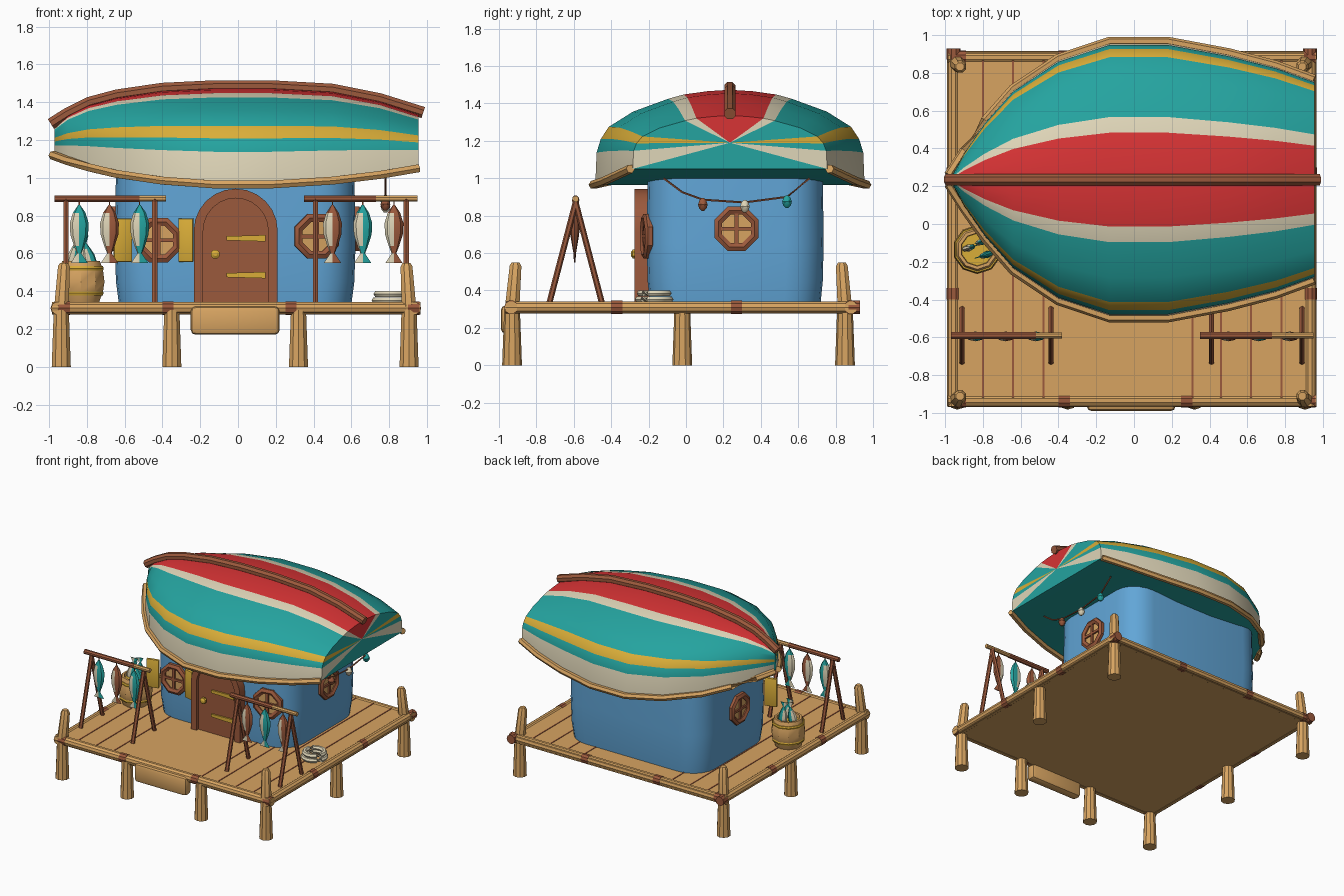
import bpy, bmesh, math
from mathutils import Vector as V
from math import pi, sin, cos

if "Cube" in bpy.data.objects:
    bpy.data.objects.remove(bpy.data.objects["Cube"])

COL = dict(tan=(.68, .37, .12), brown=(.33, .10, .045), teal=(.018, .37, .35), blue=(.12, .38, .68),
           red=(.68, .033, .035), yellow=(.70, .42, .04), cream=(.74, .67, .48))
MAT = {}
for k, c in COL.items():
    MAT[k] = bpy.data.materials.new(k)
    MAT[k].diffuse_color = (*c, 1)


def finish(name, bm, cols, loc=(0, 0, 0), rot=(0, 0, 0), scale=1, angle=35):
    bmesh.ops.recalc_face_normals(bm, faces=bm.faces[:])
    me = bpy.data.meshes.new(name)
    bm.to_mesh(me)
    bm.free()
    for c in cols:
        me.materials.append(MAT[c])
    me.shade_smooth()
    me.set_sharp_from_angle(angle=math.radians(angle))
    ob = bpy.data.objects.new(name, me)
    bpy.context.collection.objects.link(ob)
    ob.location, ob.rotation_euler, ob.scale = loc, rot, (scale,) * 3
    return ob


def loft(name, rings, cols, rule=None, closed=False, **kw):
    """Skin closed rings of points; rule(face centre) picks the colour index."""
    bm = bmesh.new()
    vs = [[bm.verts.new(p) for p in r] for r in rings]
    n = len(vs[0])
    for i in range(len(vs) if closed else len(vs) - 1):
        a, b = vs[i], vs[(i + 1) % len(vs)]
        for j in range(n):
            bm.faces.new((a[j], a[(j + 1) % n], b[(j + 1) % n], b[j]))
    if not closed:
        bm.faces.new(vs[0])
        bm.faces.new(vs[-1])
    if rule:
        for f in bm.faces:
            f.material_index = rule(f.calc_center_median())
    return finish(name, bm, cols, **kw)


def tube(name, pts, r, col, sides=8, closed=False, **kw):
    pts = [V(p) for p in pts]
    rs = r if isinstance(r, (list, tuple)) else [r] * len(pts)
    rings = []
    for i, p in enumerate(pts):
        if closed:
            t = pts[(i + 1) % len(pts)] - pts[i - 1]
        else:
            t = pts[min(i + 1, len(pts) - 1)] - pts[max(i - 1, 0)]
        t.normalize()
        u = t.cross(V((0, 1, 0)) if abs(t.y) < .8 else V((1, 0, 0))).normalized()
        w = t.cross(u)
        rings.append([p + rs[i] * (u * cos(a) + w * sin(a))
                      for a in [(k + .5) * 2 * pi / sides for k in range(sides)]])
    return loft(name, rings, [col], closed=closed, **kw)


def box(name, lo, hi, col, bevel=0, **kw):
    bm = bmesh.new()
    bmesh.ops.create_cube(bm, size=1)
    for v in bm.verts:
        v.co = V([(lo[i] + hi[i]) / 2 + v.co[i] * (hi[i] - lo[i]) for i in range(3)])
    if bevel:
        bmesh.ops.bevel(bm, geom=bm.edges[:], offset=bevel, segments=2, affect='EDGES', profile=.5)
    return finish(name, bm, [col], **kw)


def prism(name, xz, y0, y1, col, **kw):
    return loft(name, [[(x, y0, z) for x, z in xz], [(x, y1, z) for x, z in xz]], [col], **kw)


# deck, seams and rim poles with lashings
box("deck", (-.97, -.955, .28), (.95, .905, .335), "tan")
for x in (-.8, -.64, -.48, .31, .46, .62, .78):
    box("deck_seam", (x - .005, -.92, .33), (x + .005, .88, .338), "brown")
for y in (-.935, .882):
    tube("rim_pole", [(-.985, y, .31), (.965, y, .31)], .034, "tan", 10)
    for x in (-.92, -.37, .28, .93):
        tube("lashing", [(x - .03, y, .31), (x + .03, y, .31)], .037, "brown", 10)
for x in (-.955, .932):
    tube("rim_pole", [(x, -.965, .31), (x, .915, .31)], .034, "tan", 10)
    for y in (-.37, .27, .9):
        tube("lashing", [(x, y - .03, .31), (x, y + .03, .31)], .037, "brown", 10)
box("step", (-.25, -.99, .17), (.22, -.91, .32), "tan", .025)

# stilts and leaning corner bollards
for x, y in [(-.935, -.93), (.905, -.93), (-.35, -.93), (.32, -.93),
             (-.935, -.02), (.905, -.02), (-.935, .85), (.905, .85)]:
    tube("stilt", [(x, y, 0), (x, y, .3)], [.053, .042], "tan", 10)
    if abs(y) > .5 and abs(x) > .5:
        tx, ty = x * .985, y * .98
        tube("bollard", [(x, y, .3), (tx, ty, .53), (tx, ty, .55)], [.042, .034, .022], "tan", 8)


# house body with rounded corners
def house_ring(z, s, rad=.2):
    pts = []
    for q, (sx, sy) in enumerate([(1, 1), (-1, 1), (-1, -1), (1, -1)]):
        for k in range(6):
            a = q * pi / 2 + k * pi / 10
            pts.append((-.015 + s * (sx * (.637 - rad) + rad * cos(a)),
                        .263 + s * (sy * (.473 - rad) + rad * sin(a)), z))
    return pts


loft("house_wall", [house_ring(.33, .965), house_ring(.45, .99), house_ring(.65, 1), house_ring(1.03, .99)], ["blue"])

# upturned boat hull: x, half width, sheer height, keel height
ST = [(-.97, .012, 1.12, 1.27), (-.9, .14, 1.09, 1.33), (-.79, .30, 1.055, 1.385), (-.64, .47, 1.02, 1.425),
      (-.4, .63, .985, 1.46), (-.13, .72, .965, 1.473), (.18, .72, .965, 1.473), (.5, .66, .985, 1.455),
      (.75, .595, 1.015, 1.405), (.955, .52, 1.05, 1.335)]
PR = [(1, 0), (.99, .34), (.96, .48), (.9, .61), (.72, .77), (.46, .905), (.345, .95), (.17, .985), (0, 1)]
BAND = [0, 1, 2, 1, 1, 0, 3, 3]          # cream, teal, yellow, red
BAND = BAND + BAND[::-1] + [1]
PR = PR + [(-u, v) for u, v in PR[-2::-1]]
CY = .235
bm = bmesh.new()
rows = [[bm.verts.new((x, CY - u * w, s + v * (k - s))) for u, v in PR] for x, w, s, k in ST]
n = len(PR)
for a, b in zip(rows, rows[1:]):
    for j in range(n):
        bm.faces.new((a[j], a[(j + 1) % n], b[(j + 1) % n], b[j])).material_index = BAND[j]
bm.faces.new(rows[0]).material_index = 1
hub = bm.verts.new((.955, CY, 1.19))     # transom fan
for j in range(n):
    bm.faces.new((rows[-1][j], rows[-1][(j + 1) % n], hub)).material_index = BAND[j]
finish("boat_hull", bm, ["cream", "teal", "yellow", "red"])
for s in (-1, 1):
    tube("gunwale", [(x - (.012 if i == 0 else 0), CY + s * (w + .012), z) for i, (x, w, z, k) in enumerate(ST)],
         .024, "tan", 6)
tube("keel", [(-.99, CY, 1.285)] + [(x, CY, k + .012) for x, w, z, k in ST[1:-1]] + [(.98, CY, 1.345)],
     .033, "brown", 8)


# arched door
def arch(r, base=.335, spring=.72, cx=-.012):
    return [(cx - r, base)] + [(cx - r * cos(k * pi / 12), spring + r * sin(k * pi / 12)) for k in range(13)] + [(cx + r, base)]


prism("door_frame", arch(.222) + arch(.172)[::-1], -.275, -.18, "brown")
prism("door", arch(.175), -.25, -.18, "brown")
for z in (.485, .68):
    prism("hinge", [(.145, z - .017), (.145, z + .017), (-.06, z + .011), (-.06, z - .011)], -.262, -.245, "yellow")
tube("door_knob", [(-.12, -.25, .595), (-.12, -.265, .595), (-.12, -.285, .595), (-.12, -.295, .595)],
     [.012, .025, .025, .01], "yellow")

# octagonal windows, and shutters on the front left one
for x, y, z, a in [(-.42, -.21, .67, 0), (.415, -.2, .69, .14), (.62, .27, .73, pi / 2), (-.65, .25, .73, -pi / 2)]:
    kw = dict(loc=(x, y, z), rot=(0, 0, a))
    octo = [(cos((k + .5) * pi / 4), sin((k + .5) * pi / 4)) for k in range(8)]
    prism("window_pane", [(.105 * u, .105 * v) for u, v in octo], -.012, .03, "tan", **kw)
    tube("window_frame", [(.105 * u, -.008, .105 * v) for u, v in octo], .026, "brown", 6, True, **kw)
    box("window_bar", (-.01, -.025, -.1), (.01, 0, .1), "brown", **kw)
    box("window_bar", (-.1, -.025, -.01), (.1, 0, .01), "brown", **kw)
box("shutter", (-.05, -.012, -.115), (.05, .012, .115), "yellow", .006, loc=(-.61, -.225, .67), rot=(0, 0, .25))
box("shutter", (-.04, -.012, -.115), (.04, .012, .115), "yellow", .006, loc=(-.275, -.235, .67), rot=(0, 0, -.25))


# fish: head up, pale belly on one side
def fish(x, y, z, col, **kw):
    prof = [(.155, .006, .006), (.115, .033, .018), (.06, .05, .026), (0, .047, .024), (-.06, .028, .014),
            (-.1, .012, .007), (-.15, .045, .004)]
    rings = [[(w * cos(k * pi / 4), d * sin(k * pi / 4), h) for k in range(8)] for h, w, d in prof]
    loft("fish", rings, [col, "cream"], lambda c: int((c.x < -.01 and c.z < .09) or c.z < -.12 and c.x < 0),
         loc=(x, y, z), **kw)


# drying racks
for x0, x1, split, hang in [(-.97, -.38, -.52, [(-.84, "teal"), (-.68, "brown"), (-.52, "teal")]),
                            (.35, .95, .73, [(.5, "brown"), (.66, "teal"), (.825, "brown")])]:
    tube("rack_pole", [(x0, -.59, .89), (split, -.59, .89)], .019, "brown")
    tube("rack_pole_end", [(split, -.59, .89), (x1, -.59, .89)], .017, "tan")
    for x in (x0 + .06, x1 - .06):
        for s in (-1, 1):
            tube("rack_leg", [(x, -.59 + s * .14, .335), (x, -.59 - s * .005, .89)], .016, "brown", 6)
    for x, c in hang:
        fish(x, -.595, .70, c)
        tube("fish_string", [(x, -.595, .84), (x, -.595, .89)], .004, "brown", 4)

# barrel of fish
BX, BY = -.83, -.135


def bring(r, z):
    return [(BX + r * cos((k + .5) * pi / 5), BY + r * sin((k + .5) * pi / 5), z) for k in range(10)]


loft("barrel", [bring(.098, .335), bring(.122, .4), bring(.13, .45), bring(.122, .51), bring(.105, .56),
                bring(.088, .56), bring(.085, .53)], ["tan"])
for z, r in ((.39, .121), (.52, .122)):
    loft("barrel_hoop", [bring(r, z - .012), bring(r + .004, z), bring(r, z + .012)], ["yellow"])
for dx, dy, a in ((-.04, .01, .2), (.02, .04, -.1), (.04, -.03, -.3)):
    fish(BX + dx, BY + dy, .585, "teal", rot=(pi, a, .3), scale=.7)

# rope coil
for z, r in ((.352, .085), (.385, .075)):
    tube("rope_coil", [(.81 + r * cos(k * pi / 8), -.17 + r * sin(k * pi / 8), z) for k in range(16)],
         .018, "cream", 6, True)

# garland of floats under the stern
tube("garland_string", [(.78, -.12, 1.0), (.78, -.02, .925), (.78, .09, .885), (.78, .31, .87), (.78, .54, .90),
                        (.78, .66, 1.0)], .006, "brown", 5)
for y, z, c in ((.09, .86, "brown"), (.315, .85, "cream"), (.54, .875, "teal")):
    tube("float", [(.78, y, z + h) for h in (-.034, -.02, 0, .02, .034)], [.008, .022, .028, .02, .008], c)

for m in bpy.data.materials:
    if m.users and not m.is_grease_pencil:
        m.use_nodes = True
        m.node_tree.nodes["Principled BSDF"].inputs["Base Color"].default_value = m.diffuse_color
